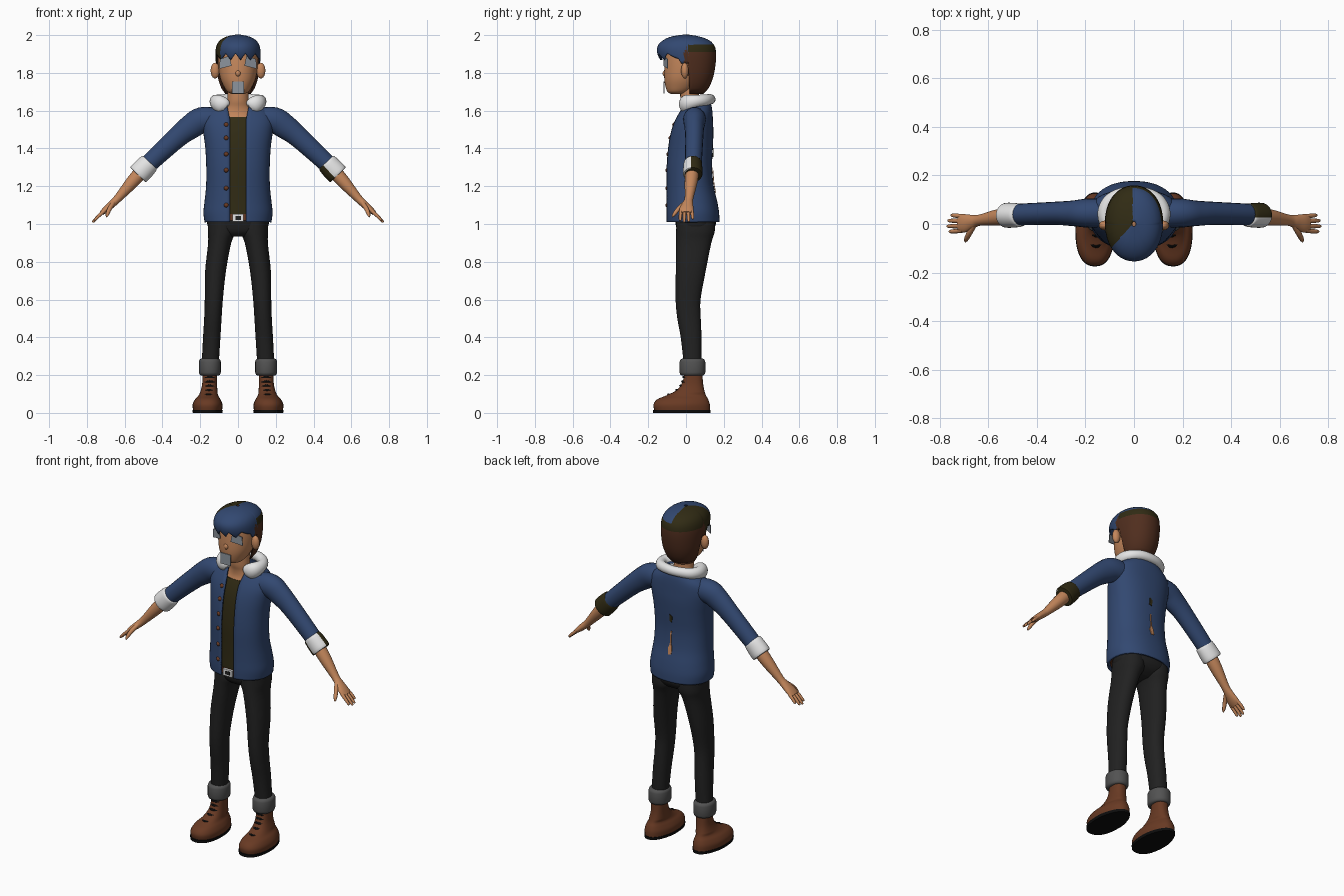
import bpy, bmesh, math
from mathutils import Vector


def mat(name, r, g, b):
    m = bpy.data.materials.new(name)
    m.diffuse_color = (r, g, b, 1)
    return m


BLUE = mat("denim blue", .032, .065, .165)
OLIVE = mat("dark olive", .030, .024, .007)
HAIR = mat("hair brown", .080, .027, .013)
SKIN = mat("skin", .55, .24, .105)
WHITE = mat("fleece white", .78, .78, .78)
PANTS = mat("charcoal", .015, .015, .015)
GREY = mat("turn-up grey", .085, .085, .085)
BOOT = mat("boot brown", .14, .042, .017)
EYE = mat("eye grey", .27, .30, .34)
BLACK = mat("black", .004, .004, .004)


def smooth(keys, k=4):
    """Catmull-Rom interpolation of tuples"""
    out, n = [], len(keys)
    for i in range(n - 1):
        p = [keys[min(max(i + d, 0), n - 1)] for d in (-1, 0, 1, 2)]
        for j in range(k):
            t = j / k
            out.append(tuple(.5 * (2 * b + (c - a) * t + (2 * a - 5 * b + 4 * c - d) * t * t
                                   + (3 * b - a - 3 * c + d) * t ** 3) for a, b, c, d in zip(*p)))
    return out + [tuple(keys[-1])]


def at(prof, z):
    """linear lookup of a z-sorted profile"""
    for a, b in zip(prof, prof[1:]):
        if z <= b[0]:
            t = max(0, (z - a[0]) / (b[0] - a[0]))
            return [u + (v - u) * t for u, v in zip(a[1:], b[1:])]
    return prof[-1][1:]


def ring(z, w, yf, yb, cx=0, n=2.3, N=40, gap=0):
    """horizontal superellipse, optionally open at the front"""
    t0 = math.asin((gap / w) ** (n / 2)) if gap else 0
    pts = []
    for i in range(N + (1 if gap else 0)):
        t = t0 + (2 * math.pi - 2 * t0) * i / N
        s, c = math.sin(t), math.cos(t)
        pts.append((cx + w * math.copysign(abs(s) ** (2 / n), s),
                    (yf + yb) / 2 - (yb - yf) / 2 * math.copysign(abs(c) ** (2 / n), c), z))
    return pts


def loft(name, rings, mats, rule=None, closed=True, cap=True, angle=45, thick=0):
    mats = mats if isinstance(mats, list) else [mats]
    bm = bmesh.new()
    vs = [[bm.verts.new(p) for p in r] for r in rings]
    n = len(vs[0])
    for a, b in zip(vs, vs[1:]):
        for i in range(n if closed else n - 1):
            j = (i + 1) % n
            bm.faces.new((a[i], a[j], b[j], b[i]))
    if cap:
        bm.faces.new(vs[0])
        bm.faces.new(vs[-1])
    bmesh.ops.recalc_face_normals(bm, faces=bm.faces)
    if rule:
        for f in bm.faces:
            f.material_index = rule(f.calc_center_median())
    me = bpy.data.meshes.new(name)
    bm.to_mesh(me)
    bm.free()
    for m in mats:
        me.materials.append(m)
    me.shade_smooth()
    me.set_sharp_from_angle(angle=math.radians(angle))
    ob = bpy.data.objects.new(name, me)
    bpy.context.collection.objects.link(ob)
    if thick:
        so = ob.modifiers.new("thickness", 'SOLIDIFY')
        so.thickness, so.offset = thick, 0
    return ob


def tube(name, keys, m, ref=(0, 1, 0), N=20, k=4, rule=None):
    """keys: x, y, z, radius along ref, other radius"""
    ks = smooth(keys, k)
    P = [Vector(q[:3]) for q in ks]
    rings = []
    for i, q in enumerate(ks):
        t = (P[min(i + 1, len(P) - 1)] - P[max(i - 1, 0)]).normalized()
        u = Vector(ref)
        u = (u - t * u.dot(t)).normalized()
        v = t.cross(u)
        rings.append([P[i] + u * q[3] * math.cos(2 * math.pi * j / N)
                      + v * q[4] * math.sin(2 * math.pi * j / N) for j in range(N)])
    return loft(name, rings, m, rule)


def plate(name, pts, m, d=.004):
    return loft(name, [pts, [(x, y + d, z) for x, y, z in pts]], m, angle=20)


def ball(name, c, r, m):
    a = [-math.pi / 2 * .98 + math.pi * .98 * i / 10 for i in range(11)]
    loft(name, [ring(c[2] + r[2] * math.sin(t), r[0] * math.cos(t), c[1] - r[1] * math.cos(t),
                     c[1] + r[1] * math.cos(t), c[0], 2, 16) for t in a], m)


# jacket body, open down the front
body = smooth([(1.01, .172, -.10, .172), (1.06, .178, -.101, .17), (1.12, .172, -.10, .16),
               (1.2, .164, -.10, .142), (1.3, .163, -.10, .133), (1.4, .168, -.092, .137),
               (1.48, .178, -.078, .14), (1.54, .183, -.058, .138), (1.59, .165, -.032, .135),
               (1.625, .12, -.012, .13), (1.65, .085, 0, .12)])
loft("jacket", [ring(*b, gap=.042 + max(0, b[0] - 1.55) * .2, N=48) for b in body],
     BLUE, closed=False, cap=False, thick=.01)
# shirt, chest, belt
loft("shirt", [ring(z, w - .02, f + .016, b - .02) for z, w, f, b in body if 1.03 < z < 1.575], OLIVE)
loft("neck", [ring(*k, n=2) for k in smooth([(1.55, .10, -.034, .09), (1.585, .085, -.022, .085),
     (1.62, .064, -.022, .075), (1.66, .056, -.03, .07), (1.74, .055, -.03, .07)])], SKIN)
loft("belt", [ring(z, .16, -.088, .155) for z in (1.018, 1.052)], BOOT)
plate("buckle", [(-.03, -.1, 1.012), (.03, -.1, 1.012), (.03, -.1, 1.052), (-.03, -.1, 1.052)], WHITE, .012)
plate("buckle_hole", [(-.014, -.102, 1.022), (.016, -.102, 1.022), (.016, -.102, 1.042),
                      (-.014, -.102, 1.042)], PANTS)
# buttons
for z in (1.525, 1.455, 1.37, 1.285, 1.19, 1.1):
    ball("button", (-.062, at(body, z)[1] + .005, z), (.013, .014, .013), BOOT)


# worn patches on the back
def patch(name, shape, m):
    plate(name, [(x, at(body, z)[2] + .006, z) for x, z in shape], m)


patch("back_patch_upper", [(-.01, 1.39), (.008, 1.40), (.01, 1.36), (-.006, 1.355)], OLIVE)
patch("back_slit", [(-.003, 1.30), (.004, 1.30), (.004, 1.22), (-.003, 1.22)], SKIN)
patch("back_patch_lower", [(0, 1.235), (.014, 1.20), (.008, 1.165), (-.012, 1.17), (-.01, 1.21)], SKIN)

# fleece collar
half = [(.062, -.012, 1.615, .028, .018), (.075, -.008, 1.625, .042, .03), (.105, .005, 1.64, .044, .036),
        (.12, .05, 1.65, .034, .03), (.10, .095, 1.655, .03, .028), (.055, .122, 1.66, .028, .026)]
tube("collar", half + [(0, .13, 1.66, .027, .026)] + [(-h[0],) + h[1:] for h in half[::-1]],
     WHITE, ref=(0, 0, 1))

# head
loft("head", [ring(*k, n=2.1) for k in smooth([(1.688, .03, -.08, -.01), (1.70, .056, -.098, .02),
     (1.73, .076, -.109, .06), (1.77, .093, -.115, .09), (1.82, .103, -.115, .12), (1.88, .106, -.11, .13),
     (1.93, .10, -.10, .12), (1.97, .07, -.06, .09), (1.985, .02, 0, .03)])], SKIN)
ball("nose", (0, -.112, 1.797), (.014, .012, .016), SKIN)
plate("mouth", [(-.033, -.118, 1.69), (.033, -.118, 1.69), (.033, -.118, 1.755), (-.033, -.118, 1.755)], EYE)

# hair: every column runs from its own lower edge up to the crown
hp = smooth([(1.69, .065, -.06, .09), (1.72, .086, -.08, .117), (1.78, .105, -.10, .142),
             (1.85, .114, -.125, .154), (1.90, .117, -.148, .156), (1.94, .112, -.148, .15),
             (1.97, .094, -.12, .122), (1.99, .058, -.075, .07), (2.0, .008, -.01, .01)])
N = 120
low = []
for x, y, _ in ring(1.85, *at(hp, 1.85), N=N, n=2.1):
    if y > .015:
        low.append(1.69)
    elif y > -.03:
        low.append(1.85)
    else:  # pointed fringe
        low.append(1.868 + .035 * abs(((x + .012) / .05) % 1 - .5) * 2)
rows = []
for r in range(17):
    s = math.sin(r / 16 * math.pi / 2)
    row = []
    for i in range(N):
        z = low[i] + (2.0 - low[i]) * s
        row.append(ring(z, *at(hp, z), N=N, n=2.1)[i])
    rows.append(row)


def hair_rule(c):
    if c.z < 1.915 and c.y > -.01:
        return 2
    if c.x < -.005 + min(0, c.y) * .9 and c.y > -.095:
        return 1 if c.z > 1.86 else 2
    return 1 if c.z < 1.955 and c.y > .01 else 0


loft("hair", rows, [BLUE, OLIVE, HAIR], hair_rule, cap=False, angle=60, thick=.006)

# pelvis
loft("pelvis", [ring(*k) for k in smooth([(.935, .09, -.02, .09), (.96, .14, -.045, .135),
     (1.0, .163, -.055, .158), (1.05, .16, -.06, .15)])], PANTS)

# paired parts
for s in (-1, 1):
    side = "left" if s > 0 else "right"

    def M(keys):
        return [(s * k[0],) + tuple(k[1:]) for k in keys]

    ball("ear_" + side, (s * .121, -.006, 1.812), (.024, .02, .042), SKIN)
    plate("eye_" + side, M([(.034, -.12, 1.838), (.098, -.098, 1.822), (.096, -.098, 1.872),
                            (.045, -.118, 1.892)]), EYE)
    # sleeve and turned cuff
    tube("sleeve_" + side, M([(.10, .045, 1.553, .06, .06), (.19, .045, 1.55, .06, .069),
         (.25, .044, 1.515, .053, .065), (.32, .044, 1.46, .048, .056), (.447, .04, 1.343, .045, .049),
         (.49, .038, 1.30, .044, .046)]), BLUE)

    def cuff_rule(c):
        down = -(c.x - .498) * .7 - (c.z - 1.293) * .72
        return 1 if s > 0 and (c.y > .028 or down > .022) else 0

    d = (.69, -.72)
    tube("sleeve_cuff_" + side, M([(.498 + d[0] * a, .036, 1.293 + d[1] * a, r * .88, r) for a, r in
         ((-.046, .046), (-.04, .054), (0, .058), (.04, .058), (.046, .05))]), [WHITE, OLIVE],
         rule=cuff_rule, N=32, k=3)
    # forearm and palm
    tube("forearm_" + side, M([(.50, .034, 1.29, .036, .038), (.56, .027, 1.222, .034, .034),
         (.635, .016, 1.137, .023, .022), (.665, .01, 1.108, .028, .02), (.70, .003, 1.077, .038, .017),
         (.722, .002, 1.057, .034, .012)]), SKIN)
    # fingers and thumb
    for y, e in ((-.027, .95), (-.008, 1.1), (.012, 1.05), (.031, .8)):
        tube("finger_" + side, M([(.708, y, 1.069, .0095, .01), (.708 + .03 * e, y * 1.1, 1.069 - .027 * e, .009, .009),
             (.708 + .052 * e, y * 1.15, 1.069 - .05 * e, .007, .007),
             (.708 + .056 * e, y * 1.15, 1.069 - .055 * e, .003, .003)]), SKIN, N=10, k=2)
    tube("thumb_" + side, M([(.66, -.005, 1.11, .012, .014), (.68, -.04, 1.08, .012, .012),
         (.692, -.064, 1.05, .009, .009), (.695, -.073, 1.037, .003, .003)]), SKIN, ref=(1, 0, 0), N=10, k=3)
    # trouser leg: z, half width, front, back, centre x
    loft("leg_" + side, [ring(*k[:4], s * k[4], 2.2) for k in smooth([(.26, .045, -.012, .082, .147),
         (.40, .046, -.028, .082, .139), (.50, .046, -.046, .078, .133), (.60, .048, -.055, .077, .128),
         (.75, .055, -.054, .104, .119), (.90, .061, -.052, .134, .097), (.96, .075, -.052, .152, .085),
         (1.02, .07, -.05, .15, .085)])], PANTS)
    loft("trouser_turnup_" + side, [ring(z, .058 * f, .034 - .068 * f, .034 + .068 * f, s * .149, 2.1)
         for z, f in ((.198, .82), (.203, .94), (.215, 1), (.27, 1), (.282, .94), (.287, .8))], GREY)
    # boot, sole and laces
    boot = smooth([(.015, .077, -.168, .127, .161), (.045, .079, -.172, .126, .161),
                   (.072, .067, -.152, .117, .16), (.092, .052, -.105, .106, .157),
                   (.12, .044, -.05, .097, .153), (.16, .039, -.02, .09, .15), (.23, .039, -.004, .086, .149)])

    def heel(pts):
        return [(s * .158 + (x - s * .158) * (1 - 1.6 * max(0, y) * (z < .1)), y, z) for x, y, z in pts]

    loft("boot_" + side, [heel(ring(*k[:4], s * k[4], 2.4)) for k in boot], BOOT)
    loft("sole_" + side, [heel(ring(z, w, -.175, .13, s * .161, 2.4)) for z, w in
                          ((0, .078), (.016, .081))], BLACK)
    for i in range(5):
        z = .098 + i * .023
        w, f, b, cx = at(boot, z)
        h = .024
        tube("lace_" + side, [(s * cx - h, f + .012, z - .005, .005, .005), (s * cx, f - .002, z, .006, .006),
             (s * cx + h, f + .012, z - .005, .005, .005)], BLACK, ref=(0, 0, 1), N=8, k=3)
